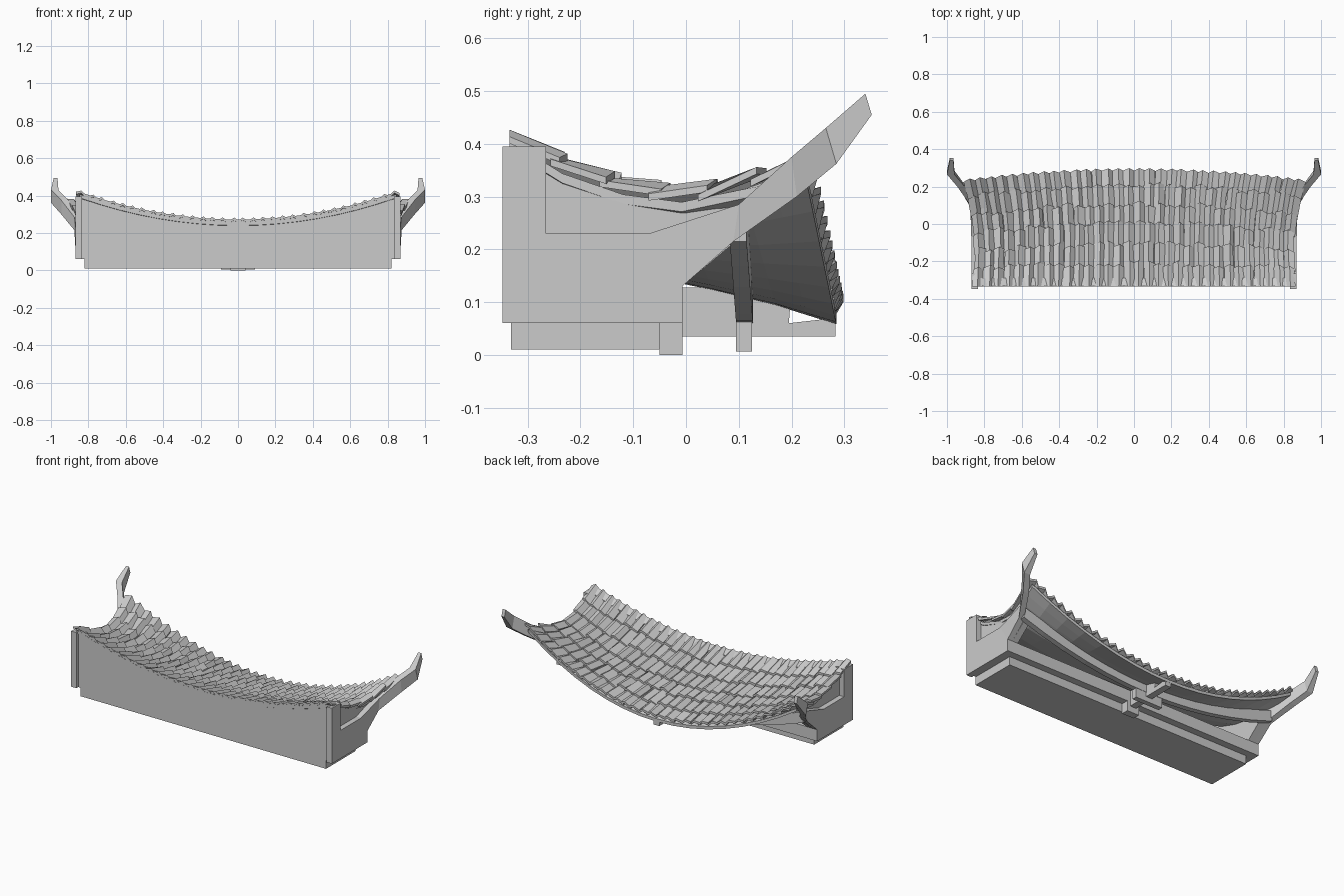
import bpy, bmesh, random
from mathutils import Vector

if "Cube" in bpy.data.objects:
    bpy.data.objects.remove(bpy.data.objects["Cube"])

random.seed(4)


def finish(name, bm):
    bmesh.ops.recalc_face_normals(bm, faces=bm.faces[:])
    me = bpy.data.meshes.new(name)
    bm.to_mesh(me)
    bm.free()
    ob = bpy.data.objects.new(name, me)
    bpy.context.collection.objects.link(ob)
    return ob


def loft(bm, rings):
    """Skin a list of equal rings and cap both ends."""
    vs = [[bm.verts.new(p) for p in r] for r in rings]
    n = len(vs[0])
    for a, b in zip(vs, vs[1:]):
        for i in range(n):
            j = (i + 1) % n
            bm.faces.new((a[i], a[j], b[j], b[i]))
    bm.faces.new(vs[0][::-1])
    bm.faces.new(vs[-1])


def box(name, x0, x1, y0, y1, z0, z1):
    bm = bmesh.new()
    loft(bm, [[(x, y0, z0), (x, y1, z0), (x, y1, z1), (x, y0, z1)] for x in (x0, x1)])
    return finish(name, bm)


def side_panel(name, prof, x0, x1):
    for s, label in ((1, "right"), (-1, "left")):
        bm = bmesh.new()
        loft(bm, [[(s * x, y, z) for y, z in prof] for x in (x0, x1)])
        finish(name + "_" + label, bm)


def sample(pts, v):
    """Piecewise linear lookup, v in 0..1."""
    f = max(0, min(v, 1)) * (len(pts) - 1)
    i = min(int(f), len(pts) - 2)
    return Vector(pts[i]).lerp(Vector(pts[i + 1]), f - i)


# Roof surface: centre and end profiles (half width, y, z) from ridge to eave
MID = [(.86, -.335, .262), (.855, -.21, .208), (.85, -.08, .172),
       (.86, .05, .145), (.88, .17, .116), (.91, .285, .08)]
END = [(.86, -.335, .415), (.855, -.235, .352), (.85, -.12, .312),
       (.86, -.01, .298), (.88, .11, .325), (.91, .225, .368)]


def roof(u, v, lift=0):
    w, y, z = sample(MID, v).lerp(sample(END, v), u * u)
    return Vector((u * w, y, z + lift))


# Overlapping ridged roof tiles
ROWS, COLS = 6, 32
bm = bmesh.new()
for r in range(ROWS):
    for c in range(COLS):
        u0 = -1 + 2 * c / COLS
        du = 2 / COLS
        shift = random.uniform(-.1, .1) * du
        us = [u0 - .05 * du + shift, u0 + random.uniform(.4, .65) * du, u0 + 1.05 * du + shift]
        ends = []
        for v, lift in ((r / ROWS - .01, .0), ((r + 1.1) / ROWS + random.uniform(-.02, .02), .014)):
            hump = (0, .02, 0)
            tilt = random.uniform(-.005, .005)
            top = []
            for k, u in enumerate(us):
                p = roof(u, v, lift + hump[k] + tilt * (k - 1))
                if k == 1 and lift:
                    p.y += .014
                top.append(p)
            low = [p - Vector((0, 0, .013)) for p in reversed(top)]
            ends.append(top + low)
        loft(bm, ends)
finish("roof_tiles", bm)

# Boarding under the tiles
bm = bmesh.new()
N = 16
loft(bm, [[roof(u, v / 10, -.004) for v in range(11)] +
          [roof(u, v / 10, -.022) for v in range(10, -1, -1)]
          for u in [(-1 + 2 * i / N) * .985 for i in range(N + 1)]])
finish("roof_boarding", bm)

# Front wall with sagging top edge
bm = bmesh.new()
rings = []
for i in range(N + 1):
    u = -1 + 2 * i / N
    x, zt = u * .82, .272 + .138 * u * u
    rings.append([(x, -.332, .01), (x, -.29, .01), (x, -.29, zt - .02), (x, -.332, zt)])
loft(bm, rings)
finish("front_wall", bm)

# Base and stepped sill
box("base", -.82, .82, -.328, -.05, .01, .062)
box("sill_beam", -.85, .85, -.3, -.007, .06, .13)

# Gable ends: outer stepped board and recessed board above it
side_panel("gable_board", [(-.348, .06), (-.007, .06), (-.007, .13), (.08, .215), (.1, .285),
                           (-.07, .23), (-.265, .23), (-.265, .395), (-.348, .395)], .835, .87)
side_panel("gable_infill", [(-.33, .06), (-.007, .06), (-.007, .13), (.1, .22), (.1, .305),
                            (-.01, .29), (-.12, .3), (-.235, .34), (-.33, .395)], .8, .838)

# Upswept corner rafters: x inner, x outer, top y z, bottom y z
HORN = [(.835, .87, -.07, .23, -.007, .13), (.84, .875, .1, .285, .09, .215),
        (.905, .945, .2, .375, .21, .3), (.96, 1.0, .265, .43, .285, .362),
        (.965, .985, .34, .495, .352, .455)]
for s, label in ((1, "right"), (-1, "left")):
    bm = bmesh.new()
    loft(bm, [[(s * a, yt, zt), (s * b, yt, zt), (s * b, yb, zb), (s * a, yb, zb)]
              for a, b, yt, zt, yb, zb in HORN])
    finish("corner_rafter_" + label, bm)

# Curved eave beam rising to both corners
bm = bmesh.new()
rings = []
for i in range(13):
    u = -1 + i / 6
    z, y = .06 + .155 * u * u, .095 - .012 * u * u
    rings.append([(u * .86, y, z), (u * .86, y + .032, z),
                  (u * .86, y + .032, z + .065), (u * .86, y, z + .065)])
loft(bm, rings)
finish("eave_beam", bm)

# Central bracket: projecting arm and cross pieces
bm = bmesh.new()
arm = [(-.05, .035), (.283, .035), (.283, .07), (.195, .06), (.2, .128), (-.05, .128)]
loft(bm, [[(x, y, z) for y, z in arm] for x in (-.02, .02)])
finish("bracket_arm", bm)
box("bracket_foot", -.04, .04, -.05, -.007, 0, .062)
box("bracket_cross", -.09, .09, .095, .125, .006, .062)
